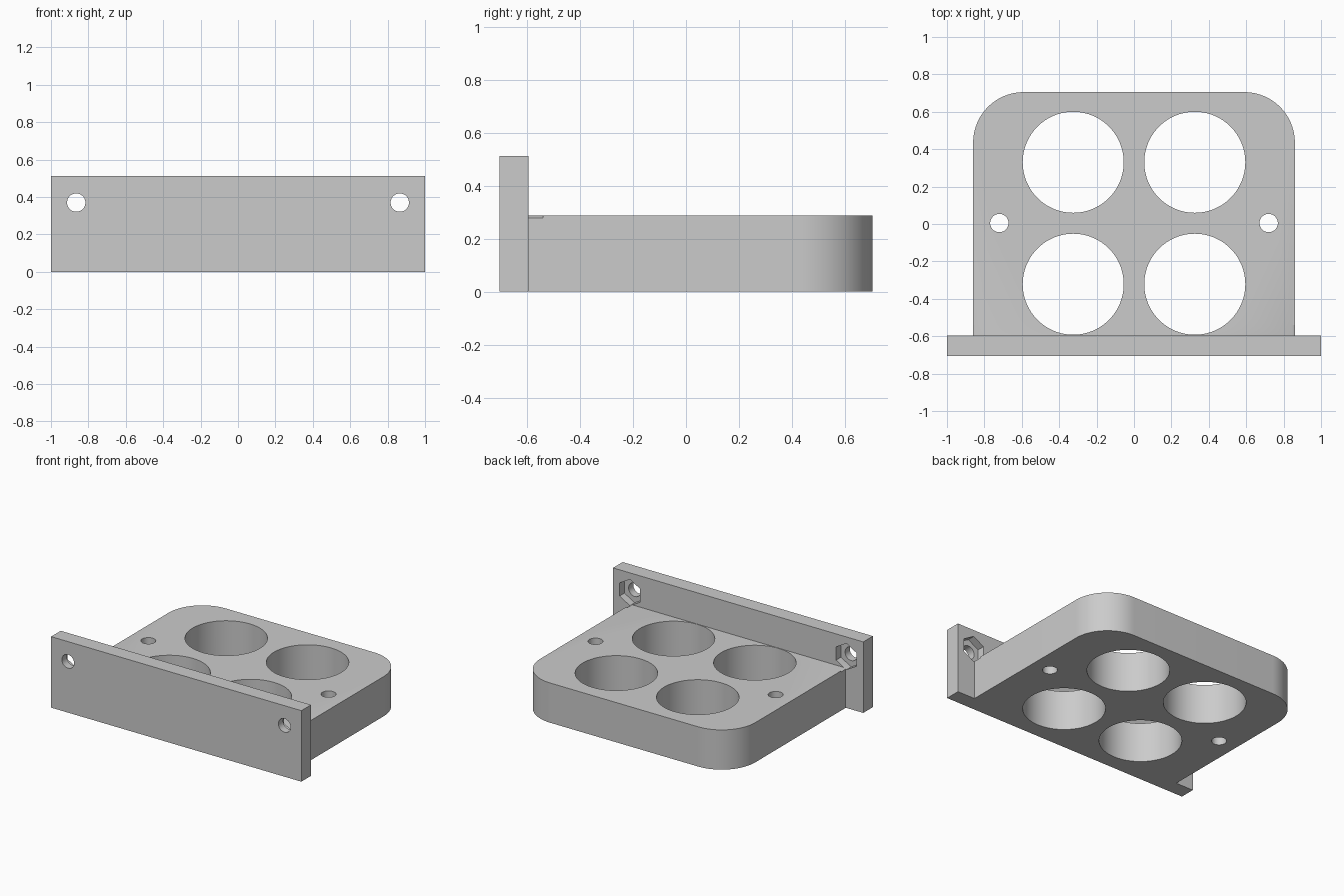
import bpy, bmesh, math
from mathutils import Matrix

if "Cube" in bpy.data.objects:
    bpy.data.objects.remove(bpy.data.objects["Cube"])

grey = bpy.data.materials.new("plain grey")
grey.diffuse_color = (0.6, 0.6, 0.6, 1)
grey.use_nodes = True
grey.node_tree.nodes["Principled BSDF"].inputs["Base Color"].default_value = grey.diffuse_color


def make(name, bm):
    bmesh.ops.recalc_face_normals(bm, faces=bm.faces)
    mesh = bpy.data.meshes.new(name)
    bm.to_mesh(mesh)
    bm.free()
    mesh.materials.append(grey)
    ob = bpy.data.objects.new(name, mesh)
    bpy.context.collection.objects.link(ob)
    return ob


def prism(name, outline, z0, z1):
    bm = bmesh.new()
    face = bm.faces.new([bm.verts.new((x, y, z0)) for x, y in outline])
    ext = bmesh.ops.extrude_face_region(bm, geom=[face])
    verts = [v for v in ext["geom"] if isinstance(v, bmesh.types.BMVert)]
    bmesh.ops.translate(bm, verts=verts, vec=(0, 0, z1 - z0))
    return make(name, bm)


def cylinder(name, radius, depth, loc, sides=64, along_y=False):
    bm = bmesh.new()
    turn = Matrix.Rotation(math.pi / 2, 4, 'X') if along_y else Matrix()
    bmesh.ops.create_cone(bm, cap_ends=True, segments=sides, radius1=radius,
                          radius2=radius, depth=depth,
                          matrix=Matrix.Translation(loc) @ turn)
    return make(name, bm)


def combine(target, other, operation):
    mod = target.modifiers.new(operation.lower(), 'BOOLEAN')
    mod.operation = operation
    mod.solver = 'EXACT'
    mod.object = other
    bpy.context.view_layer.objects.active = target
    bpy.ops.object.modifier_apply(modifier=mod.name)
    bpy.data.objects.remove(other)


# Holder block with two rounded back corners, running into the plate
W, BACK, R, SEAM = 0.86, 0.705, 0.27, -0.595
corner = [(W - R + R * math.cos(a), BACK - R + R * math.sin(a))
          for a in (math.pi / 2 * i / 24 for i in range(25))]
outline = [(W, SEAM - 0.05)] + corner
outline += [(-x, y) for x, y in reversed(outline)]
holder = prism("holder_block", outline, 0, 0.287)

# Upright mounting plate
plate = prism("mounting_plate", [(-1, -0.705), (1, -0.705), (1, SEAM), (-1, SEAM)], 0, 0.513)
combine(holder, plate, 'UNION')
holder.name = "holder_with_mounting_plate"

for side in (-1, 1):
    # Large round wells
    for y in (0.33, -0.322):
        combine(holder, cylinder("well_cutter", 0.27, 1, (side * 0.325, y, 0.15), 96), 'DIFFERENCE')
    # Vertical screw holes
    combine(holder, cylinder("screw_cutter", 0.049, 1, (side * 0.72, 0.005, 0.15), 48), 'DIFFERENCE')
    # Plate screw holes with hexagonal nut pockets behind
    combine(holder, cylinder("bolt_cutter", 0.049, 0.3, (side * 0.865, -0.65, 0.37), 48, True), 'DIFFERENCE')
    combine(holder, cylinder("nut_cutter", 0.095, 0.11, (side * 0.865, SEAM, 0.371), 6, True), 'DIFFERENCE')

# Smooth the curved walls, keep edges sharp
bpy.ops.object.select_all(action='DESELECT')
holder.select_set(True)
bpy.context.view_layer.objects.active = holder
bpy.ops.object.shade_smooth_by_angle(angle=math.radians(30))
